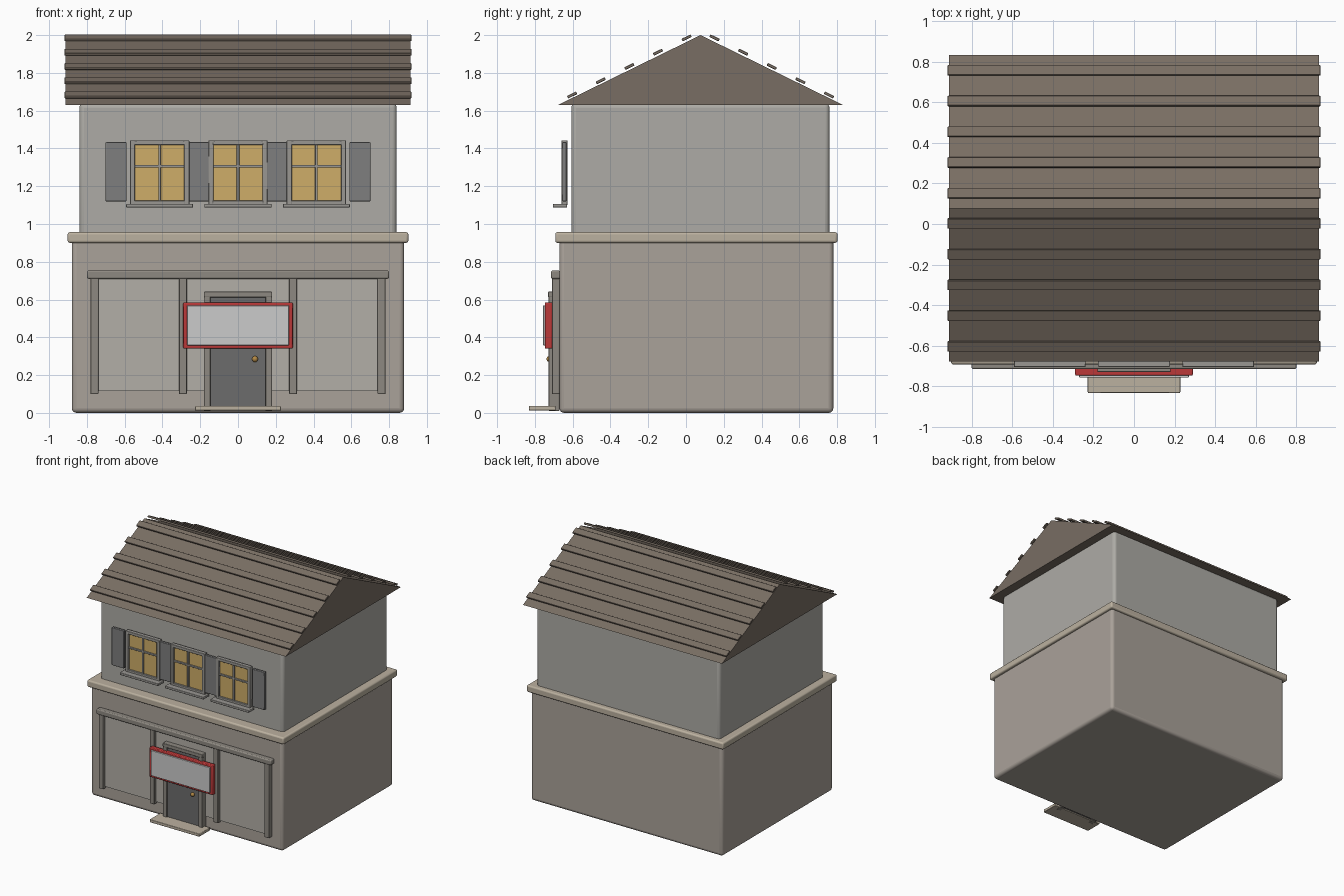
import bpy, bmesh, math

if "Cube" in bpy.data.objects:
    bpy.data.objects.remove(bpy.data.objects["Cube"])

def mat(name, r, g, b):
    m = bpy.data.materials.new(name)
    m.diffuse_color = (r, g, b, 1)
    m.use_nodes = True
    m.node_tree.nodes["Principled BSDF"].inputs["Base Color"].default_value = m.diffuse_color
    return m

WALL = mat("warm_wall", 0.40, 0.36, 0.32)
UPPER = mat("grey_wall", 0.42, 0.41, 0.38)
TRIM = mat("beige_trim", 0.50, 0.44, 0.35)
FRAME = mat("frame", 0.32, 0.31, 0.29)
POST = mat("post", 0.27, 0.25, 0.22)
ROOF = mat("roof_brown", 0.19, 0.155, 0.125)
GLASS = mat("shop_glass", 0.45, 0.43, 0.39)
LIT = mat("lit_pane", 0.62, 0.42, 0.14)
DARK = mat("dark_grey", 0.15, 0.15, 0.15)
SHUT = mat("shutter_grey", 0.21, 0.21, 0.21)
RED = mat("red", 0.50, 0.04, 0.04)
PALE = mat("pale_grey", 0.65, 0.65, 0.66)
BRASS = mat("brass", 0.45, 0.25, 0.06)

def finish(name, bm, m, bevel=0, segs=2):
    me = bpy.data.meshes.new(name)
    bmesh.ops.recalc_face_normals(bm, faces=bm.faces)
    bm.to_mesh(me)
    bm.free()
    me.materials.append(m)
    ob = bpy.data.objects.new(name, me)
    bpy.context.collection.objects.link(ob)
    if bevel:
        mod = ob.modifiers.new("bevel", 'BEVEL')
        mod.width, mod.segments = bevel, segs
        for p in me.polygons:
            p.use_smooth = True
        bpy.context.view_layer.objects.active = ob
        ob.select_set(True)
        bpy.ops.object.shade_smooth_by_angle(angle=math.radians(40))
        ob.select_set(False)
    return ob

def box(name, x, y, z, m, bevel=0.004, segs=2):
    """Box from (min, max) ranges on each axis."""
    bm = bmesh.new()
    bmesh.ops.create_cube(bm, size=1)
    for v in bm.verts:
        for i, (a, b) in enumerate((x, y, z)):
            v.co[i] = (a + b) / 2 + v.co[i] * (b - a)
    return finish(name, bm, m, bevel, segs)

# Main storeys and the belt between them
box("ground_floor", (-.88, .88), (-.67, .78), (0, .93), WALL, .025, 4)
box("upper_floor", (-.84, .84), (-.607, .76), (.92, 1.64), UPPER, .025, 4)
box("belt_course", (-.902, .902), (-.692, .802), (.9, .957), TRIM, .012, 3)

# Gable roof: extruded triangle
RIDGE_Y, HALF, EAVE, TOP = .077, .755, 1.63, 2.0
bm = bmesh.new()
tri = [bm.verts.new((-.912, y, z)) for y, z in
       ((RIDGE_Y - HALF, EAVE), (RIDGE_Y + HALF, EAVE), (RIDGE_Y, TOP))]
face = bm.faces.new(tri)
ext = bmesh.ops.extrude_face_region(bm, geom=[face])
bmesh.ops.translate(bm, vec=(1.824, 0, 0),
                    verts=[g for g in ext['geom'] if isinstance(g, bmesh.types.BMVert)])
finish("roof", bm, ROOF)

# Roof battens on both slopes
slope = math.atan2(TOP - EAVE, HALF)
for side in (-1, 1):
    for i in range(5):
        ob = box("roof_batten", (-.918, .918), (-.027, .027), (-.0075, .0075), ROOF, .003)
        ob.location = (0, RIDGE_Y + side * (.68 - i * .1515), 1.683 + i * .0755)
        ob.rotation_euler.x = -side * slope

# Upper windows with sills and shutters
for cx in (-.415, 0, .415):
    fy = (-.66, -.627)
    for s in (-1, 1):
        a, b = sorted((cx + s * .13, cx + s * .157))
        box("window_side", (a, b), fy, (1.1, 1.443), FRAME)
        c = cx + s * .23
        box("shutter", (c - .056, c + .056), (-.655, -.632), (1.12, 1.433), SHUT)
    for z in ((1.1, 1.125), (1.418, 1.443)):
        box("window_rail", (cx - .135, cx + .135), fy, z, FRAME)
    box("window_pane", (cx - .135, cx + .135), (-.645, -.632), (1.12, 1.42), LIT, 0)
    box("window_mullion", (cx - .007, cx + .007), (-.656, -.64), (1.12, 1.42), FRAME, .002)
    box("window_crossbar", (cx - .132, cx + .132), (-.656, -.64), (1.299, 1.313), FRAME, .002)
    box("window_sill", (cx - .177, cx + .177), (-.705, -.63), (1.087, 1.107), FRAME)

# Shop front
box("shop_glass", (-.76, .76), (-.685, -.665), (.115, .72), GLASS, 0)
for cx in (-.76, -.292, .292, .76):
    box("shop_post", (cx - .021, cx + .021), (-.71, -.67), (.1, .715), POST)
box("shop_beam", (-.8, .8), (-.715, -.665), (.71, .753), POST, .008)

# Door with frame, knob and step
box("door", (-.147, .147), (-.717, -.67), (.02, .615), DARK)
for s in (-1, 1):
    a, b = sorted((s * .145, s * .18))
    box("door_post", (a, b), (-.727, -.67), (.01, .62), POST)
box("door_lintel", (-.181, .181), (-.73, -.67), (.612, .642), POST)
box("door_step", (-.228, .228), (-.832, -.69), (.012, .036), TRIM)
bm = bmesh.new()
bmesh.ops.create_uvsphere(bm, u_segments=16, v_segments=10, radius=.016)
knob = finish("door_knob", bm, BRASS)
knob.location = (.09, -.722, .285)
for p in knob.data.polygons:
    p.use_smooth = True

# Hanging sign
box("sign_frame", (-.29, .29), (-.747, -.708), (.34, .585), RED, .006)
box("sign_panel", (-.27, .27), (-.757, -.74), (.358, .568), PALE, .003)
